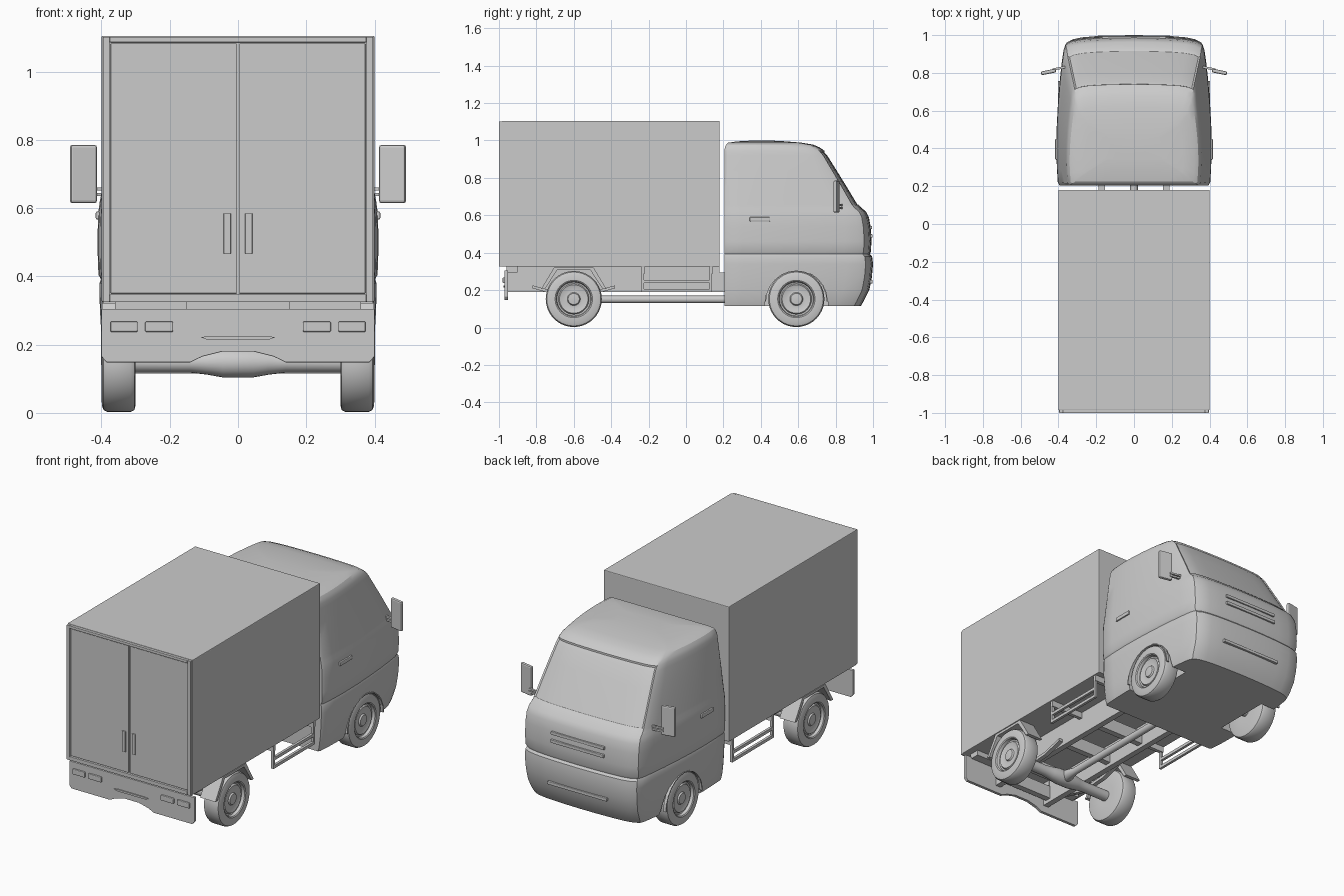
import bpy, bmesh, math
from mathutils import Vector, Matrix

if "Cube" in bpy.data.objects:
    bpy.data.objects.remove(bpy.data.objects["Cube"])


def finish(name, bm, smooth=None, bevel=0.0):
    bmesh.ops.recalc_face_normals(bm, faces=bm.faces[:])
    me = bpy.data.meshes.new(name)
    bm.to_mesh(me)
    bm.free()
    ob = bpy.data.objects.new(name, me)
    bpy.context.collection.objects.link(ob)
    bpy.ops.object.select_all(action='DESELECT')
    bpy.context.view_layer.objects.active = ob
    ob.select_set(True)
    if bevel:
        m = ob.modifiers.new("bevel", 'BEVEL')
        m.width, m.segments = bevel, 2
    if smooth:
        bpy.ops.object.shade_smooth_by_angle(angle=math.radians(smooth))
    return ob


def box(name, lo, hi, bevel=0.0, turn=0.0):
    lo, hi = Vector(lo), Vector(hi)
    bm = bmesh.new()
    bmesh.ops.create_cube(bm, size=1, matrix=Matrix.Diagonal([abs(v) for v in hi - lo] + [1]))
    ob = finish(name, bm, bevel=bevel)
    ob.location = (lo + hi) / 2
    ob.rotation_euler.z = turn
    return ob


def prism(name, pts, axis, a, b, bevel=0.0):
    # outline in (y, z) extruded along x, or in (x, z) extruded along y
    bm = bmesh.new()
    put = (lambda p, d: (d, *p)) if axis == 'x' else (lambda p, d: (p[0], d, p[1]))
    A = [bm.verts.new(put(p, a)) for p in pts]
    B = [bm.verts.new(put(p, b)) for p in pts]
    bm.faces.new(A)
    bm.faces.new(B)
    for i in range(len(pts)):
        j = (i + 1) % len(pts)
        bm.faces.new((A[i], A[j], B[j], B[i]))
    return finish(name, bm, bevel=bevel)


def lathe(name, prof, y, z, n=40):
    # (x, radius) profile turned about an x-axis line
    bm = bmesh.new()
    rings = [[bm.verts.new((x, y + r * math.cos(2 * math.pi * k / n), z + r * math.sin(2 * math.pi * k / n)))
              for k in range(n)] for x, r in prof]
    for p, q in zip(rings, rings[1:]):
        for k in range(n):
            bm.faces.new((p[k], p[(k + 1) % n], q[(k + 1) % n], q[k]))
    bm.faces.new(rings[0])
    bm.faces.new(rings[-1])
    return finish(name, bm, smooth=35)


# Cab: stacked horizontal rings (z, rear y, front y, half width)
levels = [(.115, .205, .935, .382), (.14, .205, .95, .39), (.20, .205, .98, .398), (.27, .205, .994, .403),
          (.34, .205, 1.0, .406), (.38, .205, .995, .406), (.392, .205, .984, .402), (.405, .205, .988, .409),
          (.46, .205, .992, .411), (.54, .205, .987, .411), (.59, .205, .978, .409), (.62, .205, .963, .405),
          (.64, .205, .938, .401), (.655, .205, .925, .399), (.75, .205, .868, .386), (.84, .205, .812, .373),
          (.92, .205, .762, .361), (.945, .205, .74, .357), (.963, .208, .715, .351), (.978, .214, .68, .341),
          (.988, .226, .62, .32), (.995, .27, .54, .26), (.999, .34, .47, .15)]
half = [(0, .5), (0, .96), (.02, .982), (.12, .994), (.25, 1), (.4, .995), (.55, .98), (.7, .957), (.82, .932),
        (.91, .908), (.95, .88), (.972, .80), (.985, .68), (.993, .5), (.998, .25)]
loop = half + [(1, 0)] + [(t, -u) for t, u in reversed(half)]
bm = bmesh.new()
rings = [[bm.verts.new((w * u, r + (f - r) * t, z)) for t, u in loop] for z, r, f, w in levels]
glass = []
n = len(loop)
for i in range(len(rings) - 1):
    for k in range(n):
        j = (k + 1) % n
        face = bm.faces.new((rings[i][k], rings[i][j], rings[i + 1][j], rings[i + 1][k]))
        if 13 <= i < 17 and 10 <= k and j <= n - 11 and j > k:
            glass.append(face)
bm.faces.new(rings[0])
bm.faces.new(rings[-1])
bmesh.ops.recalc_face_normals(bm, faces=bm.faces[:])
bmesh.ops.inset_region(bm, faces=glass, thickness=.008, depth=-.006, use_even_offset=True)
cab = finish("cab", bm)

# Front wheel arches cut into the cab
arch = [(.59 + .168 * math.cos(math.radians(a)), .14 + .168 * math.sin(math.radians(a))) for a in range(0, 181, 15)]
cut_outline = [(.765, .05)] + arch + [(.415, .05)]
for s in (-1, 1):
    cutter = prism("arch_cutter", cut_outline, 'x', s * .27, s * .5)
    cutter.hide_render = True
    bpy.context.view_layer.objects.active = cab
    m = cab.modifiers.new("arch", 'BOOLEAN')
    m.operation, m.solver, m.object = 'DIFFERENCE', 'EXACT', cutter
    bpy.ops.object.modifier_apply(modifier=m.name)
    bpy.data.objects.remove(cutter)
bpy.ops.object.select_all(action='DESELECT')
cab.select_set(True)
bpy.ops.object.shade_smooth_by_angle(angle=math.radians(28))

# Cab front slots and bumper trim
for i, (z, y, w) in enumerate([(.535, .988, .17), (.49, .992, .17), (.245, .992, .19)]):
    box(f"front_slot_{i}", (-w, y - .03, z - .009), (w, y + .006, z + .009), .003)

# Cargo box with rear frame and two doors
box("cargo_box", (-.4, -.985, .325), (.4, .18, 1.105), .004)
for s in (-1, 1):
    box("rear_frame_side", (s * .376, -1, .325), (s * .396, -.98, 1.102), .002)
    box("cargo_door", (s * .004, -.994, .35), (s * .373, -.98, 1.083), .002)
    box("door_handle", (s * .021, -1, .465), (s * .042, -.99, .585), .002)
for z0, z1 in ((.325, .347), (1.086, 1.102)):
    box("rear_frame_bar", (-.376, -1, z0), (.376, -.98, z1), .002)

# Rear bumper with centre notch, and lamps
edge = [(.4, .305), (.4, .165), (.385, .148), (.14, .148), (.105, .165), (.045, .18)]
prism("rear_bumper", edge + [(-x, z) for x, z in reversed(edge)], 'y', -.97, -.952, .002)
prism("bumper_step", [(-.11, .222), (-.09, .214), (.09, .214), (.11, .222), (.08, .225), (-.08, .225)], 'y', -.976, -.96)

wheel = [(.3, .06), (.3, .13), (.304, .144), (.315, .15), (.383, .15), (.394, .144), (.399, .13), (.4, .1),
         (.396, .094), (.38, .09), (.378, .082), (.388, .076), (.38, .05), (.382, .035), (.39, .03), (.392, .01)]
guard = [(-.775, .205), (-.705, .322), (-.495, .322), (-.425, .205), (-.445, .205), (-.512, .308), (-.688, .308),
         (-.755, .205)]
for s in (-1, 1):
    for x0, x1 in ((.19, .272), (.294, .374)):
        box("tail_lamp", (s * x0, -.98, .237), (s * x1, -.96, .268), .004)
    # Wheels and mudguards
    for name, y in (("rear_wheel", -.6), ("front_wheel", .59)):
        lathe(name, [(s * x, r) for x, r in wheel], y, .1525)
    prism("rear_mudguard", guard, 'x', s * .3, s * .398)
    rim = [(.59 + (y - .59) * .965, .14 + (z - .14) * .965) for y, z in arch]
    prism("arch_lip", arch + rim[::-1], 'x', s * .385, s * .402)
    # Mirrors and cab door handles
    box("mirror", (s * .413, .795, .615), (s * .493, .815, .785), .007, turn=-s * .2)
    for z in (.64, .656):
        box("mirror_arm", (s * .365, .818, z - .005), (s * .43, .83, z + .005), 0, turn=-s * .2)
    box("cab_handle", (s * .4, .34, .567), (s * .417, .45, .59), .004)
    # Chassis rails, box mounts and side guards
    box("chassis_rail", (s * .153, -.955, .19), (s * .187, .3, .295))
    box("box_mount", (s * .15, -.96, .295), (s * .36, -.9, .326))
    box("rail_spacer", (s * .153, -.95, .29), (s * .187, .18, .326))
    for y in (-.24, .125):
        box("guard_post", (s * .38, y, .19), (s * .395, y + .015, .326))
        box("guard_bracket", (s * .17, y, .29), (s * .395, y + .02, .326))
    for z in (.19, .237):
        box("guard_bar", (s * .38, -.24, z), (s * .395, .14, z + .017))
    prism("leaf_spring", [(-.82, .21), (-.7, .175), (-.6, .168), (-.5, .175), (-.38, .21), (-.38, .225), (-.5, .192),
                          (-.6, .186), (-.7, .192), (-.82, .225)], 'x', s * .19, s * .215)

# Crossmembers, axles and drive shaft
for y in (-.93, -.75, -.42, -.15, .1):
    box("crossmember", (-.16, y, .21), (.16, y + .035, .285))
ax = [(.305, .03), (.14, .03), (.09, .036), (.045, .044)]
lathe("rear_axle", ax + [(-x, r) for x, r in reversed(ax)], -.6, .148, 20)
lathe("front_axle", [(-.305, .025), (.305, .025)], .59, .15, 16)
shaft = lathe("drive_shaft", [(0, .018), (.05, .035), (.12, .02), (.9, .02)], 0, 0, 16)
shaft.location = (0, -.62, .15)
shaft.rotation_euler = (math.radians(5), 0, math.pi / 2)
shaft.rotation_euler.x = 0
